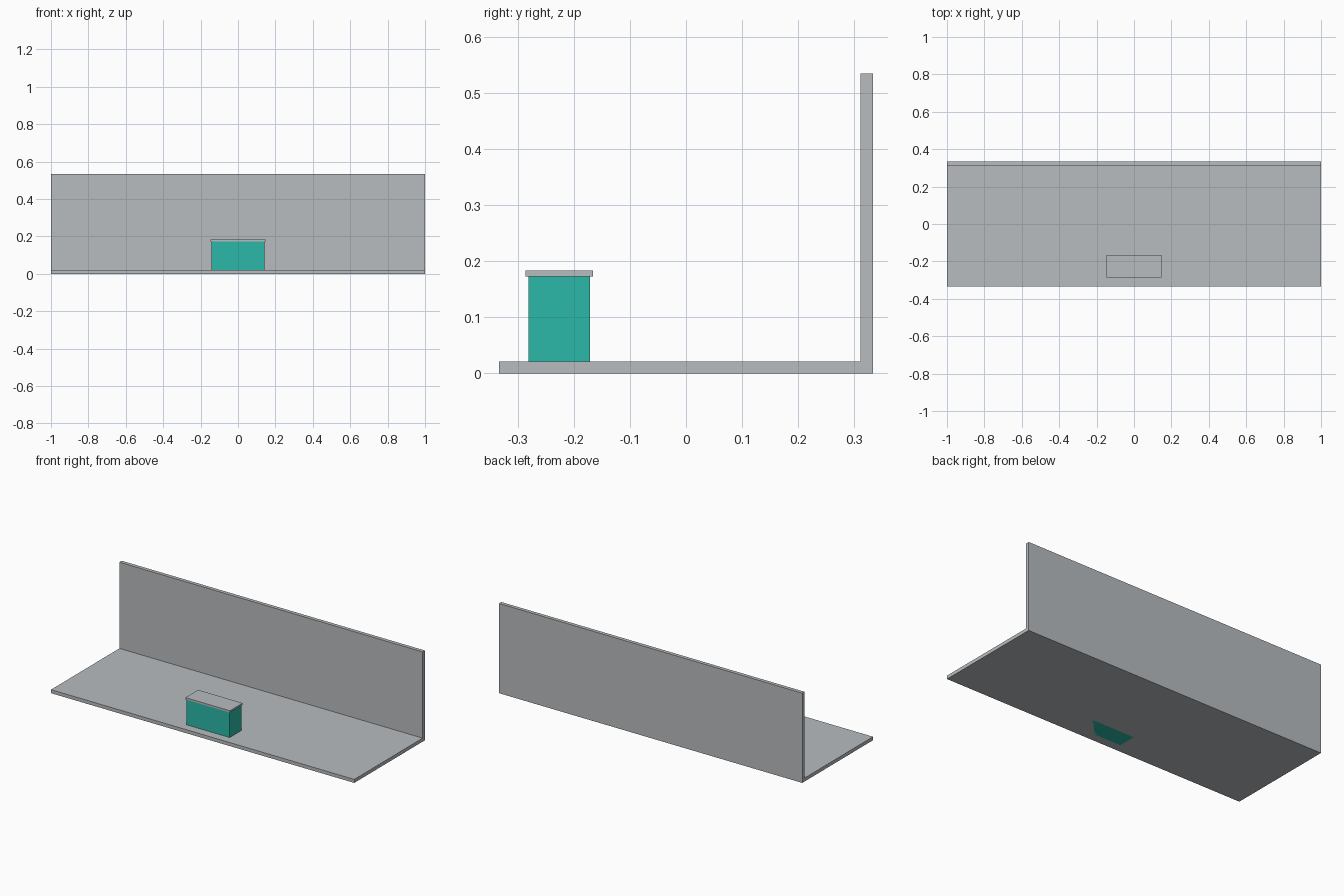
import bpy

if "Cube" in bpy.data.objects:
    bpy.data.objects.remove(bpy.data.objects["Cube"])


def material(name, color):
    mat = bpy.data.materials.new(name)
    mat.diffuse_color = (*color, 1)
    mat.use_nodes = True
    mat.node_tree.nodes["Principled BSDF"].inputs["Base Color"].default_value = mat.diffuse_color
    return mat


def box(name, mat, x, y, z):
    """Axis-aligned box from (min, max) ranges."""
    bpy.ops.mesh.primitive_cube_add(size=1, location=[(a + b) / 2 for a, b in (x, y, z)])
    obj = bpy.context.object
    obj.name = name
    obj.scale = [b - a for a, b in (x, y, z)]
    bpy.ops.object.transform_apply(location=False, rotation=False, scale=True)
    obj.data.materials.append(mat)
    return obj


grey = material("light_grey", (0.479, 0.503, 0.521))
teal = material("teal", (0.025, 0.485, 0.392))

# Floor slab and the wall standing on its rear edge
box("floor", grey, (-1, 1), (-0.333, 0.311), (0, 0.021))
box("back_wall", grey, (-1, 1), (0.311, 0.333), (0, 0.535))

# Counter with an overhanging top, body reaching down through the floor
box("counter_body", teal, (-0.142, 0.142), (-0.281, -0.171), (0, 0.173))
box("counter_top", grey, (-0.147, 0.147), (-0.286, -0.166), (0.173, 0.184))
